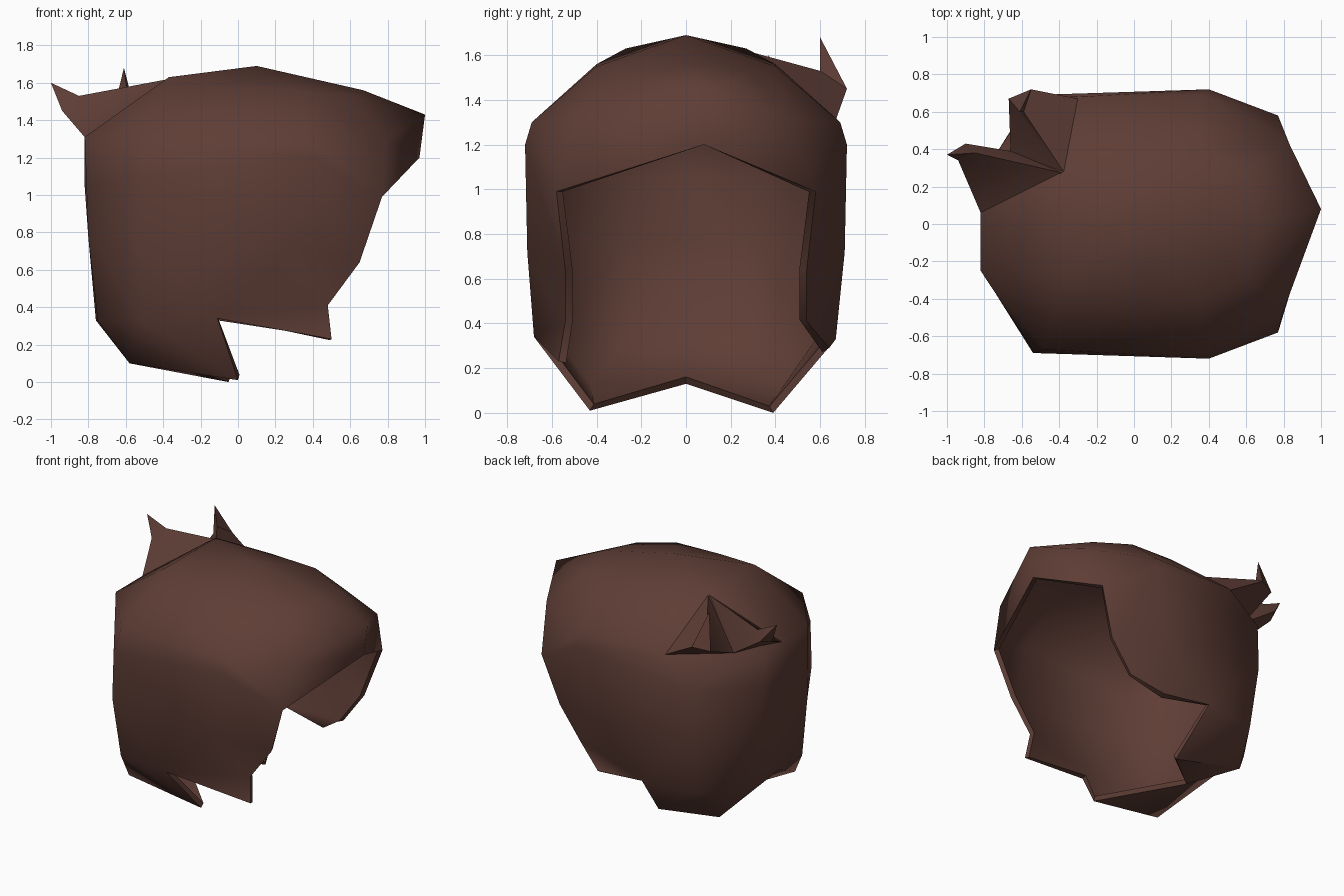
import bpy, bmesh

if "Cube" in bpy.data.objects:
    bpy.data.objects.remove(bpy.data.objects["Cube"])

mat = bpy.data.materials.new("brown_hair")
mat.diffuse_color = (0.112, 0.047, 0.036, 1)
mat.use_nodes = True
mat.node_tree.nodes["Principled BSDF"].inputs["Base Color"].default_value = mat.diffuse_color


def make(name, verts, faces):
    bm = bmesh.new()
    vs = [bm.verts.new(v) for v in verts]
    for f in faces:
        bm.faces.new([vs[i] for i in f])
    bmesh.ops.remove_doubles(bm, verts=bm.verts[:], dist=0.001)
    bmesh.ops.recalc_face_normals(bm, faces=bm.faces[:])
    me = bpy.data.meshes.new(name)
    bm.to_mesh(me)
    bm.free()
    ob = bpy.data.objects.new(name, me)
    bpy.context.collection.objects.link(ob)
    me.materials.append(mat)
    bpy.ops.object.select_all(action='DESELECT')
    ob.select_set(True)
    bpy.context.view_layer.objects.active = ob
    return ob


# Half of the hair shell: rows from crown to nape, each from back centre to front
rows = [
    [(-.37, 0, 1.63), (-.37, -.27, 1.63), (0, -.40, 1.56), (.35, -.40, 1.55), (.60, -.28, 1.53), (.67, 0, 1.56)],
    [(-.82, 0, 1.31), (-.82, -.25, 1.31), (-.48, -.67, 1.30), (.37, -.69, 1.30), (.79, -.49, 1.29), (1, 0, 1.43)],
    [(-.82, 0, 1.05), (-.81, -.26, 1.05), (-.53, -.69, 1.10), (.40, -.72, 1.20), (.77, -.58, .99), (.97, 0, 1.20)],
    [(-.80, 0, .77), (-.80, -.27, .77), (-.54, -.69, .77), (.30, -.71, .72), (.65, -.54, .64)],
    [(-.76, 0, .33), (-.75, -.28, .33), (-.52, -.62, .33), (-.11, -.68, .34), (.48, -.54, .41)],
    [(-.47, 0, .13), (-.58, -.44, .10), (0, -.43, .01)],
]
cheek = (.50, -.57, .23)
# The left side differs at a few points: (row, column) -> position
left = {(1, 2): (-.29, -.68, 1.31), (1, 4): (.82, -.45, 1.32),
        (5, 2): (-.05, -.39, 0), (4, 3): (-.11, -.67, .33)}
left_cheek = (.27, -.64, .29)

verts, faces = [], []
for side in (1, -1):
    base = len(verts)
    pts, start = [(.10, 0, 1.69)], []
    for r, row in enumerate(rows):
        start.append(base + len(pts))
        pts += [left.get((r, c), p) if side < 0 else p for c, p in enumerate(row)]
    pts.append(cheek if side > 0 else left_cheek)
    # Tips of the fringe sit slightly off centre
    verts += [(x, side * y + (.08 if x > .95 else 0), z) for x, y, z in pts]
    faces += [(base, base + 1 + c, base + 2 + c) for c in range(5)]
    for r in range(5):
        for c in range(len(rows[r + 1]) - 1):
            a, b = start[r] + c, start[r + 1] + c
            faces.append((a, b, b + 1, a + 1))
    # Pointed locks at nape and cheek, and the underside of the nape
    s4, s5 = start[4], start[5]
    faces.append((s4 + 2, s5 + 2, s4 + 3))
    faces.append((s4 + 3, len(verts) - 1, s4 + 4))
    faces.append((s5, s5 + 1, s5 + 2))

hair = make("hair_shell", verts, faces)
solid = hair.modifiers.new("Thickness", 'SOLIDIFY')
solid.thickness = 0.035
solid.offset = -1
bpy.ops.object.modifier_apply(modifier="Thickness")
bpy.ops.object.shade_smooth_by_angle(angle=1.05)


# Bent tufts at the back: base triangle on the head, middle triangle, tip
def tuft(name, base, mid, tip):
    f = [(i, (i + 1) % 3, 3 + (i + 1) % 3, 3 + i) for i in range(3)]
    f += [(3 + i, 3 + (i + 1) % 3, 6) for i in range(3)]
    make(name, base + mid + [tip], f)
    bpy.ops.object.shade_smooth_by_angle(angle=0.9)


tuft("back_tuft",
     [(-.37, .27, 1.62), (-.82, .06, 1.31), (-.66, .39, 1.31)],
     [(-.85, .38, 1.53), (-.94, .34, 1.45), (-.90, .43, 1.47)],
     (-1, .37, 1.60))
tuft("side_tuft",
     [(-.37, .27, 1.62), (-.66, .39, 1.31), (-.30, .67, 1.31)],
     [(-.59, .60, 1.53), (-.67, .67, 1.43), (-.55, .72, 1.45)],
     (-.61, .60, 1.68))
